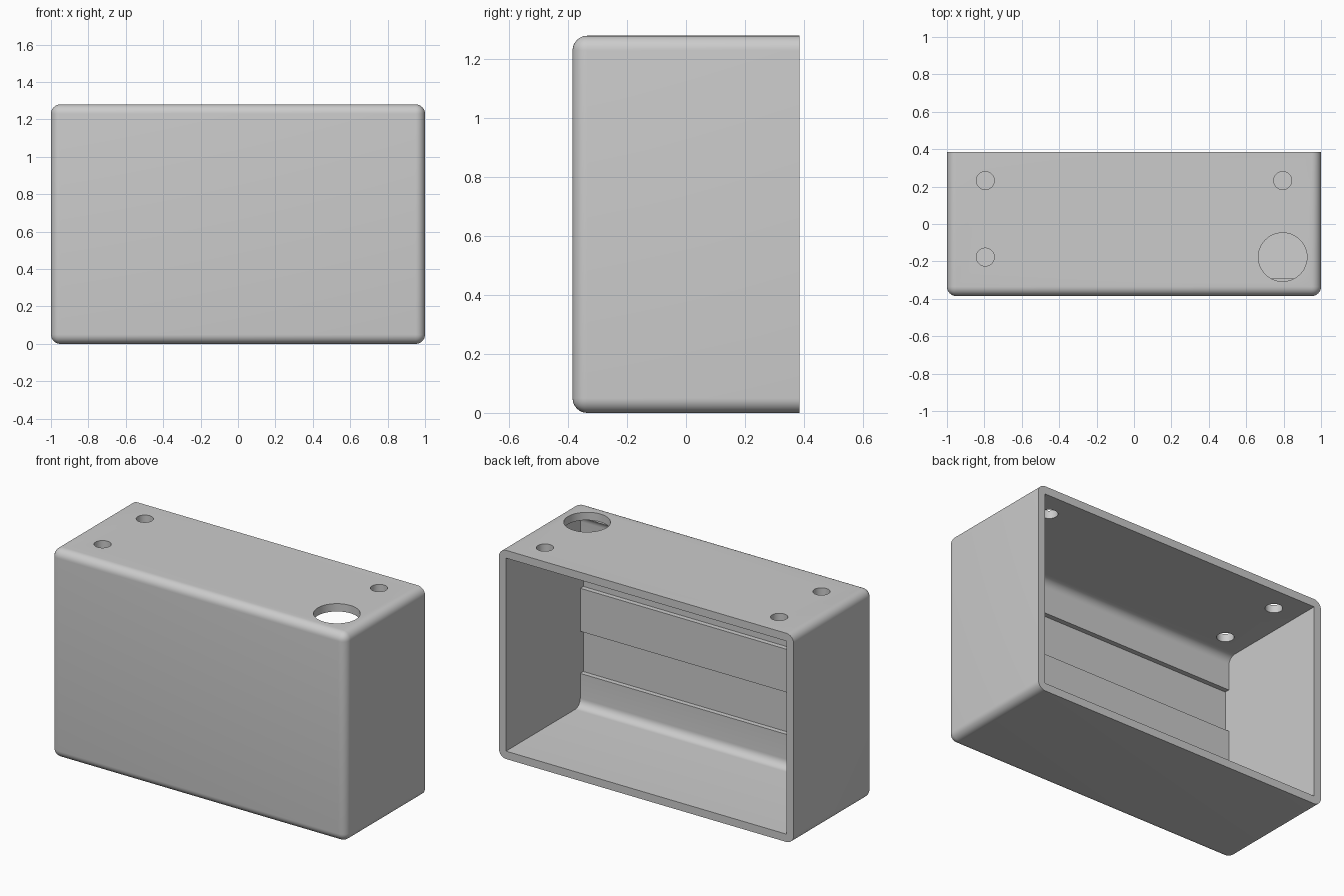
import bpy, bmesh, math

W, D, H = 2.0, 0.77, 1.28      # outer size
WALL, R = 0.048, 0.05          # wall thickness and corner radius
GROOVE = 0.03                  # depth of the grooves in the front wall

if "Cube" in bpy.data.objects:
    bpy.data.objects.remove(bpy.data.objects["Cube"], do_unlink=True)

grey = bpy.data.materials.new("plain_grey")
grey.use_nodes = True
grey.diffuse_color = (0.6, 0.6, 0.6, 1)
grey.node_tree.nodes["Principled BSDF"].inputs["Base Color"].default_value = (0.6, 0.6, 0.6, 1)


def add_object(name, bm):
    bmesh.ops.recalc_face_normals(bm, faces=bm.faces)
    mesh = bpy.data.meshes.new(name)
    bm.to_mesh(mesh)
    bm.free()
    obj = bpy.data.objects.new(name, mesh)
    bpy.context.collection.objects.link(obj)
    mesh.materials.append(grey)
    return obj


def cut(target, cutter):
    cutter.hide_render = True
    mod = target.modifiers.new("cut", 'BOOLEAN')
    mod.operation, mod.solver, mod.object = 'DIFFERENCE', 'EXACT', cutter
    bpy.context.view_layer.objects.active = target
    bpy.ops.object.modifier_apply(modifier=mod.name)
    bpy.data.objects.remove(cutter, do_unlink=True)


# Outer shell: every edge rounded except those around the open back
bm = bmesh.new()
bmesh.ops.create_cube(bm, size=1)
for v in bm.verts:
    v.co.x *= W
    v.co.y *= D
    v.co.z = (v.co.z + 0.5) * H
rounded = [e for e in bm.edges if min(v.co.y for v in e.verts) < 0]
bmesh.ops.bevel(bm, geom=rounded, offset=R, segments=8, profile=0.5, affect='EDGES')
enclosure = add_object("enclosure", bm)

# Cavity: side profile with filleted front corners and two shallow grooves
y_in, y_groove, y_out = -D / 2 + 0.05, -D / 2 + 0.05 - GROOVE, D / 2 + 0.1
lower = [(y_out, WALL)]
for i in range(9):
    a = math.radians(270 - i * 90 / 8)
    lower.append((y_in + R + R * math.cos(a), WALL + R + R * math.sin(a)))
lower += [(y_in, 0.25), (y_groove, 0.25), (y_groove, 0.508), (y_in, 0.508)]
profile = lower + [(y, H - z) for y, z in reversed(lower)]

bm = bmesh.new()
face = bm.faces.new([bm.verts.new((WALL - W / 2, y, z)) for y, z in profile])
new = bmesh.ops.extrude_face_region(bm, geom=[face])["geom"]
bmesh.ops.translate(bm, vec=(W - 2 * WALL, 0, 0),
                    verts=[g for g in new if isinstance(g, bmesh.types.BMVert)])
cut(enclosure, add_object("cavity_cutter", bm))

# Holes in the top: three small and one large, only as deep as the wall
for x, y, radius in [(-0.795, 0.232, 0.048), (0.795, 0.232, 0.048),
                     (-0.795, -0.177, 0.048), (0.795, -0.177, 0.13)]:
    bm = bmesh.new()
    bmesh.ops.create_cone(bm, cap_ends=True, segments=48, radius1=radius,
                          radius2=radius, depth=0.2)
    bmesh.ops.translate(bm, verts=bm.verts, vec=(x, y, H - WALL - 0.0005 + 0.1))
    cut(enclosure, add_object("hole_cutter", bm))

# Smooth fillets and holes, crisp edges elsewhere
bpy.ops.object.select_all(action='DESELECT')
enclosure.select_set(True)
bpy.context.view_layer.objects.active = enclosure
bpy.ops.object.shade_smooth_by_angle(angle=math.radians(30))
